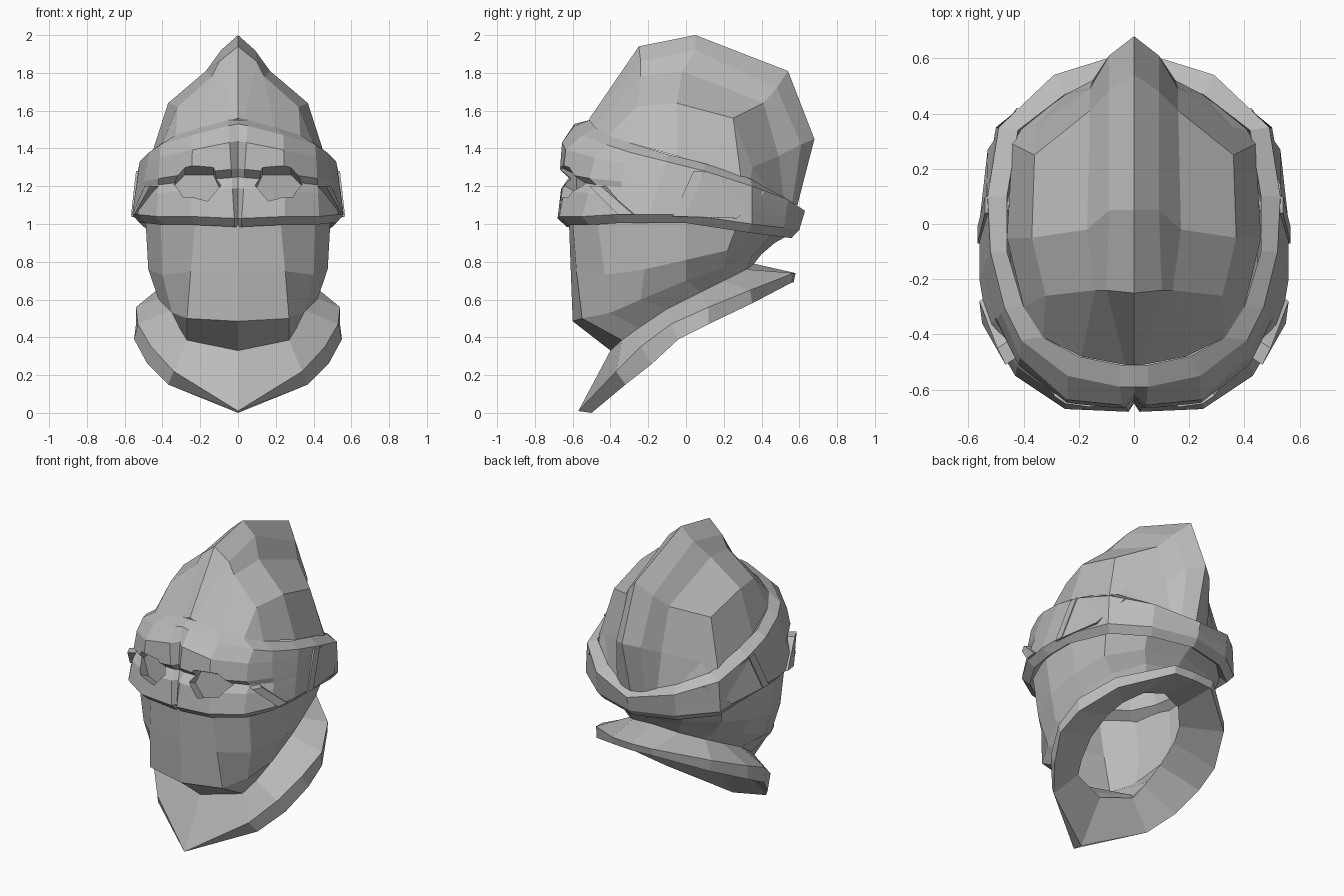
import bpy
import bmesh
from mathutils import Vector

default_cube = bpy.data.objects.get("Cube")
if default_cube:
    bpy.data.objects.remove(default_cube, do_unlink=True)

# Single plain steel colour
steel = bpy.data.materials.new("steel_grey")
steel.use_nodes = True
steel_colour = (0.5, 0.5, 0.5, 1)
steel.diffuse_color = steel_colour
shader = next(n for n in steel.node_tree.nodes if n.type == "BSDF_PRINCIPLED")
shader.inputs["Base Color"].default_value = steel_colour
shader.inputs["Roughness"].default_value = 0.6


def finish(name, bm):
    """Weld the seam, fix the normals and make a flat-shaded object."""
    bmesh.ops.remove_doubles(bm, verts=bm.verts[:], dist=0.0005)
    bmesh.ops.recalc_face_normals(bm, faces=bm.faces[:])
    mesh = bpy.data.meshes.new(name)
    bm.to_mesh(mesh)
    bm.free()
    mesh.materials.append(steel)
    obj = bpy.data.objects.new(name, mesh)
    bpy.context.collection.objects.link(obj)
    return obj


def mirrored_skin(name, lines, closed=False):
    """Skin quads between neighbouring lines, on both sides of the model."""
    bm = bmesh.new()
    for side in (1, -1):
        rows = [[bm.verts.new((side * x, y, z)) for x, y, z in line] for line in lines]
        pairs = list(zip(rows, rows[1:]))
        if closed:
            pairs.append((rows[-1], rows[0]))
        for upper, lower in pairs:
            for i in range(len(upper) - 1):
                bm.faces.new((upper[i], upper[i + 1], lower[i + 1], lower[i]))
    return finish(name, bm)


def mirrored_prism(name, outline, depth):
    """Solid plate made from an outline pushed along depth, on both sides."""
    bm = bmesh.new()
    for side in (1, -1):
        front = [bm.verts.new((side * x, y, z)) for x, y, z in outline]
        back = [bm.verts.new((side * (x + depth[0]), y + depth[1], z + depth[2]))
                for x, y, z in outline]
        bm.faces.new(front)
        bm.faces.new(back[::-1])
        for i in range(len(front)):
            j = (i + 1) % len(front)
            bm.faces.new((front[i], back[i], back[j], front[j]))
    return finish(name, bm)


def scaled(ring, factor, lift):
    return [(x * factor, y * factor, z + lift) for x, y, z in ring]


# Skull with a short keel at the back: front-to-back lines, from the ridge down to the rim
skull_lines = [
    [(0, -.51, 1.56), (0, -.25, 1.94), (0, .05, 2), (0, .54, 1.81), (0, .68, 1.45), (0, .59, 1.1)],
    [(.03, -.51, 1.55), (.1, -.24, 1.86), (.09, .05, 1.92), (.09, .48, 1.72), (.09, .61, 1.42), (.09, .56, 1.1)],
    [(.19, -.48, 1.51), (.14, -.24, 1.78), (.17, -.02, 1.81), (.16, .41, 1.64), (.16, .49, 1.36), (.15, .52, 1.12)],
    [(.33, -.41, 1.47), (.32, -.26, 1.62), (.37, -.05, 1.64), (.36, .25, 1.56), (.36, .35, 1.3), (.25, .47, 1.14)],
    [(.36, -.37, 1.45), (.4, -.3, 1.43), (.46, -.05, 1.36), (.44, .29, 1.25), (.41, .34, 1.22), (.28, .46, 1.13)],
]
mirrored_skin("skull", skull_lines)

# Visor band: three guide rings, each running from front centre to back centre
band_inner = [(0, -.51, 1.55), (.05, -.51, 1.55), (.2, -.48, 1.51), (.33, -.41, 1.47), (.4, -.3, 1.43),
              (.46, -.1, 1.37), (.46, .1, 1.32), (.42, .34, 1.24), (.25, .47, 1.16), (0, .54, 1.11)]
band_top = [(0, -.59, 1.53), (.05, -.59, 1.52), (.24, -.55, 1.47), (.41, -.42, 1.42), (.47, -.3, 1.38),
            (.52, -.1, 1.33), (.53, .1, 1.28), (.49, .35, 1.2), (.29, .54, 1.13), (0, .63, 1.07)]
band_bottom = [(0, -.65, 1.03), (.02, -.68, 1.03), (.25, -.67, 1.04), (.43, -.55, 1.04), (.53, -.38, 1.05),
               (.56, -.2, 1.05), (.56, 0, 1.05), (.5, .35, 1), (.29, .52, .98), (0, .6, .97)]
front_weight = [.3, 1, 1.3, .8, .2, 0, 0, 0, 0, 0]


def band_ring(fraction, push):
    """Ring between top and bottom, pushed forward on the face side only."""
    ring = []
    for top, bottom, weight in zip(band_top, band_bottom, front_weight):
        point = Vector(top).lerp(Vector(bottom), fraction)
        point.y -= push * weight
        ring.append(tuple(point))
    return ring


# brow, brow underside, eye line and cheek
face_steps = [(.18, .05), (.47, .035), (.56, -.02), (.68, .01)]
band_rings = [band_inner, band_top]
band_rings += [band_ring(fraction, push) for fraction, push in face_steps]
band_rings += [band_bottom, scaled(band_bottom, .93, -.045), scaled(band_bottom, .8, .01)]
visor_band = mirrored_skin("visor_band", band_rings, closed=True)


def face_point(x, z, base):
    """Point on a plane that follows the turn of the face."""
    return (x, base + max(x - .2, 0) * .5, z)


# Eye sockets cut into the band, sloping down and inwards below the brow
eye_outline = [(.09, 1.17), (.13, 1.26), (.28, 1.26), (.34, 1.2), (.29, 1.1), (.16, 1.08)]
cutter = mirrored_prism("eye_cutter", [face_point(x, z, -.58) for x, z in eye_outline], (0, -.3, .15))
cutter.hide_render = True
sockets = visor_band.modifiers.new("eye_sockets", "BOOLEAN")
sockets.operation = "DIFFERENCE"
sockets.solver = "EXACT"
sockets.object = cutter
bpy.context.view_layer.objects.active = visor_band
bpy.ops.object.modifier_apply(modifier=sockets.name)
bpy.data.objects.remove(cutter, do_unlink=True)

# Slanted cheek bars running back from the eyes
cheek_outline = [(.465, -.51, 1.2), (.495, -.45, 1.2), (.56, -.28, 1.05), (.55, -.36, 1.05)]
mirrored_prism("cheek_bars", cheek_outline, (-.06, .04, 0))

# Hinge plates at the temples, each with a raised front rib
hinge_outline = [(.565, -.04, 1.04), (.535, .08, 1.27), (.53, .14, 1.26), (.425, .42, 1.17), (.53, .27, 1.03)]
mirrored_prism("hinge_plates", hinge_outline, (-.08, -.03, 0))
rib_outline = [(.567, -.07, 1.04), (.54, .04, 1.28), (.54, .1, 1.28), (.567, -.01, 1.04)]
mirrored_prism("hinge_ribs", rib_outline, (-.08, 0, 0))

# Jaw guard: rings from under the band down to the neck
neck_ring = [(0, -.4, .33), (.27, -.34, .385), (.31, -.25, .45), (.34, -.1, .55),
             (.33, .08, .64), (.28, .2, .7), (.17, .32, .76), (0, .36, .79)]
jaw_rings = [
    [(0, -.62, 1.02), (.225, -.6, 1.02), (.41, -.47, 1.02), (.49, -.25, 1.03),
     (.49, 0, 1.03), (.45, .27, .99), (.28, .46, .96), (0, .56, .95)],
    [(0, -.61, .75), (.25, -.58, .75), (.4, -.43, .73), (.475, -.22, .76),
     (.475, 0, .81), (.42, .22, .86), (.25, .4, .89), (0, .47, .9)],
    [(0, -.6, .485), (.27, -.55, .5), (.35, -.4, .53), (.42, -.24, .6),
     (.41, 0, .7), (.35, .2, .77), (.2, .35, .83), (0, .4, .84)],
    neck_ring,
]
mirrored_skin("jaw_guard", jaw_rings)

# Flared neck collar with a pointed front and a thick outer rim
collar_edge = [(0, -.57, .01), (.34, -.37, .22), (.46, -.24, .35), (.53, -.08, .47),
               (.54, .12, .56), (.43, .34, .65), (.15, .57, .74), (0, .58, .74)]
collar_under = [(0, -.5, 0), (.37, -.32, .15), (.48, -.18, .26), (.55, -.04, .39),
                (.54, .12, .47), (.42, .35, .58), (.14, .56, .69), (0, .57, .69)]
mirrored_skin("neck_collar", [neck_ring, collar_edge, collar_under, scaled(neck_ring, .8, -.07)], closed=True)
